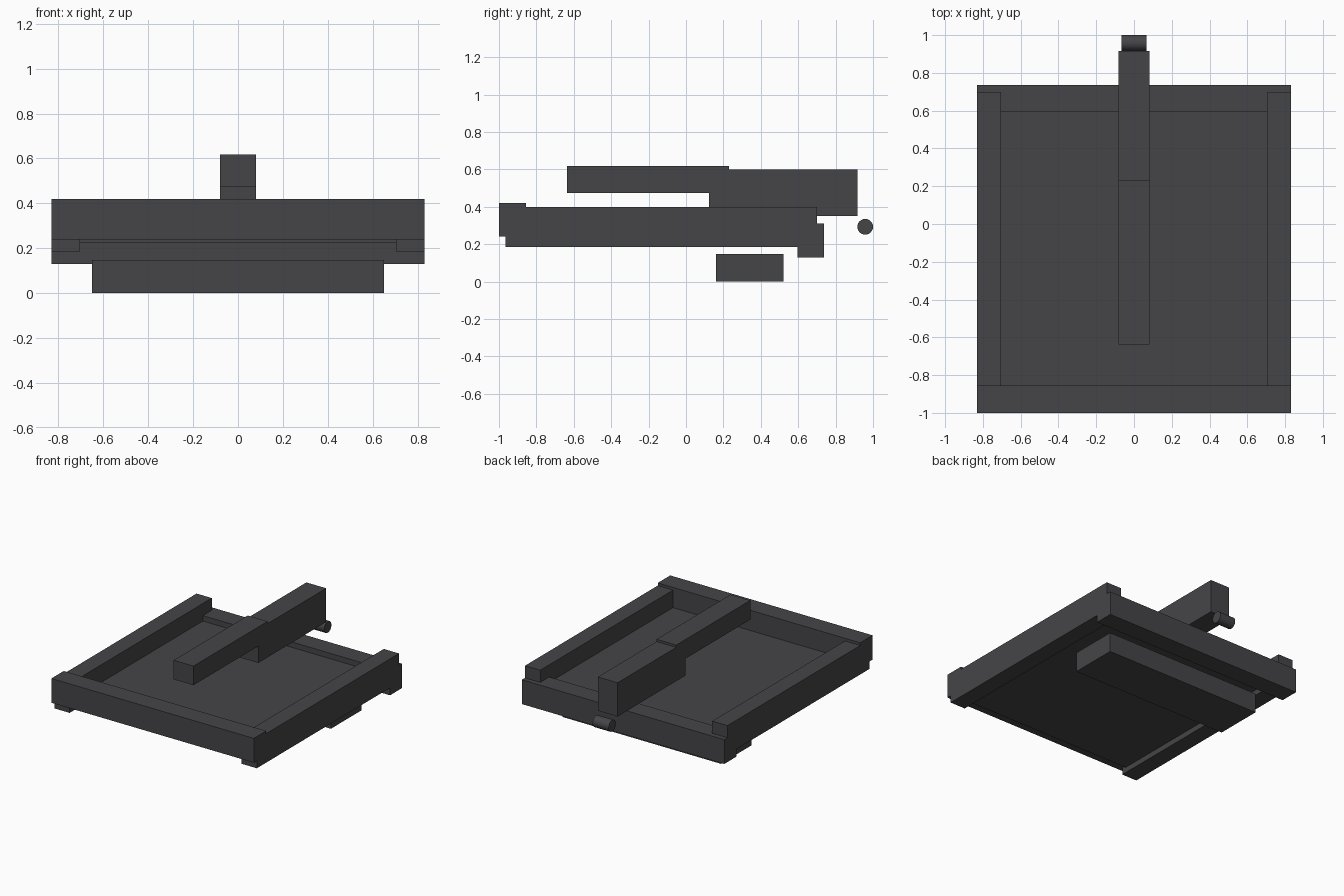
import bpy
import math

if "Cube" in bpy.data.objects:
    bpy.data.objects.remove(bpy.data.objects["Cube"])

mat = bpy.data.materials.new("dark_metal")
mat.diffuse_color = (0.06, 0.06, 0.065, 1)
mat.use_nodes = True
mat.node_tree.nodes["Principled BSDF"].inputs["Base Color"].default_value = mat.diffuse_color


def box(name, x, y, z):
    """Box from (min, max) ranges on each axis."""
    ranges = (x, y, z)
    centre = [(a + b) / 2 for a, b in ranges]
    bpy.ops.mesh.primitive_cube_add(size=1, location=centre)
    ob = bpy.context.object
    ob.name = name
    ob.scale = [b - a for a, b in ranges]
    bpy.ops.object.transform_apply(location=False, rotation=False, scale=True)
    ob.data.materials.append(mat)
    return ob


# frame: front bar, back bar and mirrored side rails
box("front_bar", (-0.83, 0.83), (-1.0, -0.855), (0.24, 0.42))
box("back_bar", (-0.83, 0.83), (0.595, 0.737), (0.13, 0.31))
for side, (a, b) in (("right", (0.705, 0.83)), ("left", (-0.83, -0.705))):
    box(side + "_rail", (a, b), (-0.965, 0.70), (0.185, 0.40))

# floor panel inside the frame
box("floor_panel", (-0.71, 0.71), (-0.93, 0.62), (0.226, 0.27))

# long central beam and its rear block
box("centre_beam", (-0.081, 0.081), (-0.637, 0.23), (0.475, 0.617))
box("rear_block", (-0.081, 0.081), (0.122, 0.917), (0.35, 0.60))

# base block underneath
box("base_block", (-0.65, 0.65), (0.16, 0.52), (0.0, 0.147))

# small cross pin at the back
bpy.ops.mesh.primitive_cylinder_add(vertices=24, radius=0.042, depth=0.132,
                                    location=(0, 0.958, 0.293),
                                    rotation=(0, math.pi / 2, 0))
pin = bpy.context.object
pin.name = "cross_pin"
pin.data.materials.append(mat)
bpy.ops.object.shade_smooth_by_angle()
